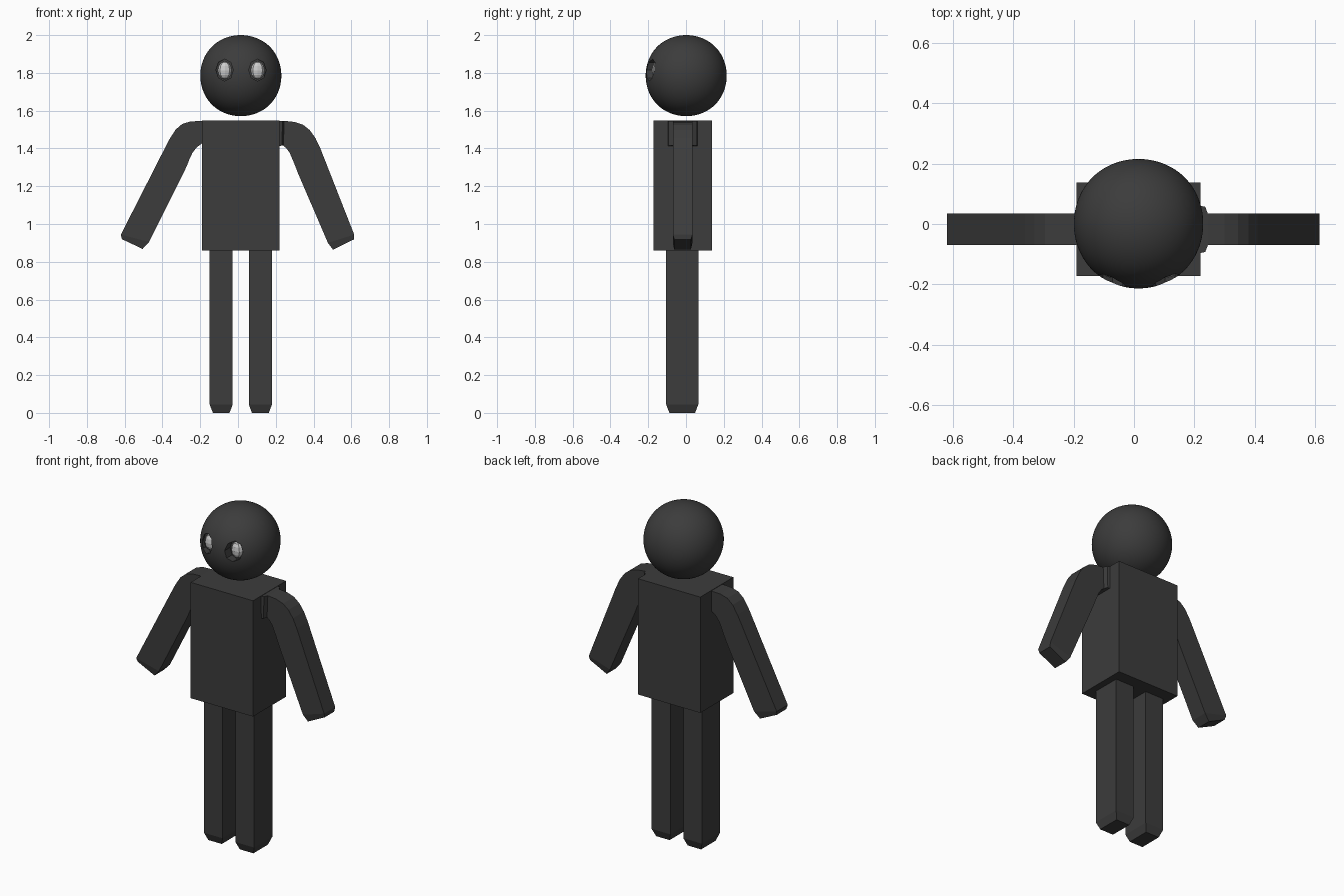
import bpy, bmesh, math
from mathutils import Vector

if "Cube" in bpy.data.objects:
    bpy.data.objects.remove(bpy.data.objects["Cube"])

dark = bpy.data.materials.new("dark_grey")
dark.diffuse_color = (0.045, 0.045, 0.045, 1)
dark.use_nodes = True
dark.node_tree.nodes["Principled BSDF"].inputs["Base Color"].default_value = dark.diffuse_color


def loft(name, sections):
    """Skin a list of four-point rings into a closed solid."""
    bm = bmesh.new()
    rings = [[bm.verts.new(p) for p in s] for s in sections]
    for a, b in zip(rings, rings[1:]):
        for i in range(4):
            j = (i + 1) % 4
            bm.faces.new((a[i], a[j], b[j], b[i]))
    bm.faces.new(rings[0])
    bm.faces.new(rings[-1])
    bmesh.ops.recalc_face_normals(bm, faces=bm.faces)
    me = bpy.data.meshes.new(name)
    bm.to_mesh(me)
    bm.free()
    ob = bpy.data.objects.new(name, me)
    bpy.context.collection.objects.link(ob)
    me.materials.append(dark)
    return ob


def rect(x0, x1, y0, y1, z):
    return [(x0, y0, z), (x1, y0, z), (x1, y1, z), (x0, y1, z)]


def apply_mods(ob):
    bpy.ops.object.select_all(action='DESELECT')
    ob.select_set(True)
    bpy.context.view_layer.objects.active = ob
    bpy.ops.object.convert(target='MESH')


# torso
loft("torso", [rect(-0.19, 0.22, -0.173, 0.137, z) for z in (0.86, 1.548)])

# legs with tapered feet
for side, x0, x1 in (("left", -0.15, -0.028), ("right", 0.057, 0.18)):
    loft(side + "_leg", [rect(x0 + 0.017, x1 - 0.017, -0.088, 0.048, 0),
                         rect(x0, x1, -0.105, 0.065, 0.045),
                         rect(x0, x1, -0.105, 0.065, 0.87)])


# arms: upper x,z, lower x,z, half depth
def arm(name, rows):
    yc = -0.018
    loft(name, [[(a, yc - h, b), (a, yc + h, b), (c, yc + h, d), (c, yc - h, d)]
                for a, b, c, d, h in rows])


arm("left_arm", [
    (-0.18, 1.546, -0.18, 1.435, 0.052), (-0.25, 1.543, -0.22, 1.405, 0.052),
    (-0.295, 1.53, -0.242, 1.375, 0.052), (-0.33, 1.50, -0.255, 1.348, 0.052),
    (-0.362, 1.45, -0.27, 1.31, 0.052), (-0.388, 1.40, -0.288, 1.27, 0.052),
    (-0.62, 0.944, -0.471, 0.905, 0.052), (-0.615, 0.92, -0.505, 0.868, 0.044)])
arm("right_arm", [
    (0.21, 1.546, 0.21, 1.41, 0.08), (0.236, 1.546, 0.232, 1.415, 0.075),
    (0.245, 1.546, 0.24, 1.415, 0.052), (0.30, 1.54, 0.255, 1.402, 0.052),
    (0.345, 1.525, 0.272, 1.38, 0.052), (0.38, 1.497, 0.283, 1.355, 0.052),
    (0.41, 1.455, 0.298, 1.32, 0.052), (0.436, 1.40, 0.315, 1.275, 0.052),
    (0.615, 0.944, 0.476, 0.90, 0.052), (0.613, 0.918, 0.503, 0.864, 0.044)])

# head: rounded cube
bpy.ops.mesh.primitive_cube_add(size=2)
head = bpy.context.object
head.name = "head"
head.modifiers.new("round", 'SUBSURF').levels = 5
cast = head.modifiers.new("sphere", 'CAST')
cast.factor = 0.6
apply_mods(head)
r = max(v.co.x for v in head.data.vertices)
for v in head.data.vertices:
    v.co = v.co * (0.2145 / r) + Vector((0.015, 0.001, 1.7855))
head.data.materials.append(dark)

# eye sockets cut into the head, with pale eyes inside
cutters = []
for side, x in (("left", -0.071), ("right", 0.103)):
    bpy.ops.mesh.primitive_cylinder_add(
        vertices=8, radius=1, depth=0.12, location=(x, -0.215, 1.815),
        rotation=(math.pi / 2, 0, math.pi * 0))
    cut = bpy.context.object
    cut.name = side + "_socket_cutter"
    cut.scale = (0.046, 0.058, 1)
    cut.hide_render = True
    cutters.append(cut)
    mod = head.modifiers.new("socket", 'BOOLEAN')
    mod.operation, mod.object, mod.solver = 'DIFFERENCE', cut, 'EXACT'
    bpy.ops.mesh.primitive_uv_sphere_add(
        segments=8, ring_count=6, radius=1, location=(x + 0.001, -0.155, 1.813))
    eye = bpy.context.object
    eye.name = side + "_eye"
    eye.scale = (0.036, 0.025, 0.047)
apply_mods(head)
bpy.ops.object.shade_smooth_by_angle(angle=math.radians(30))
for cut in cutters:
    bpy.data.objects.remove(cut)
